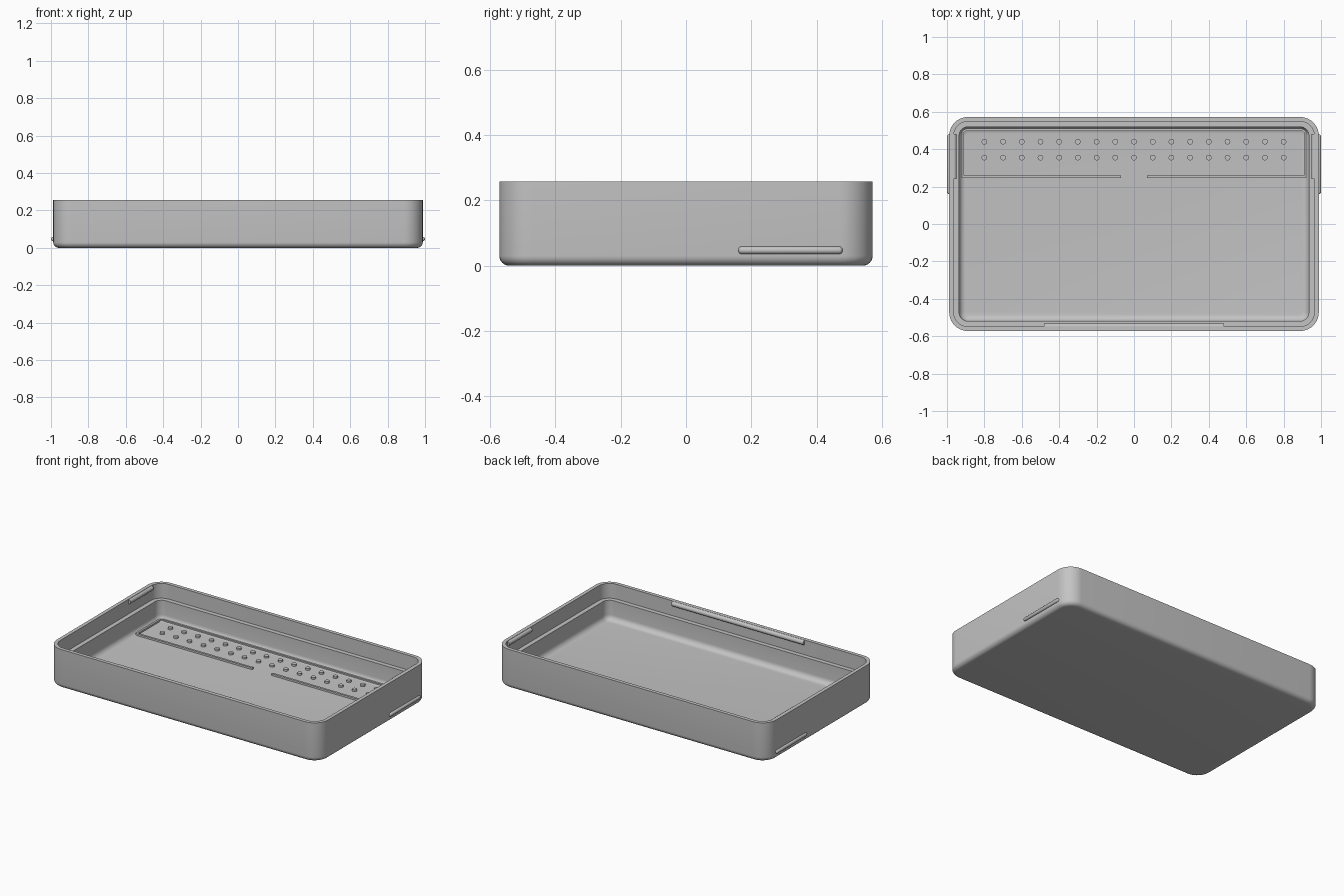
import bpy, bmesh
from math import sin, cos, pi, radians
from mathutils import Matrix, Vector

if "Cube" in bpy.data.objects:
    bpy.data.objects.remove(bpy.data.objects["Cube"], do_unlink=True)

HX, HY, TOP, FLOOR = 0.988, 0.572, 0.257, 0.03
RADIUS = 0.1

grey = bpy.data.materials.new("plain grey")
grey.use_nodes = True
grey.diffuse_color = (0.55, 0.55, 0.55, 1)
grey.node_tree.nodes["Principled BSDF"].inputs["Base Color"].default_value = (0.55, 0.55, 0.55, 1)


def finish(bm, name):
    bmesh.ops.recalc_face_normals(bm, faces=bm.faces)
    mesh = bpy.data.meshes.new(name)
    bm.to_mesh(mesh)
    bm.free()
    mesh.materials.append(grey)
    obj = bpy.data.objects.new(name, mesh)
    bpy.context.collection.objects.link(obj)
    bpy.ops.object.select_all(action='DESELECT')
    obj.select_set(True)
    bpy.context.view_layer.objects.active = obj
    bpy.ops.object.shade_smooth_by_angle(angle=radians(35))
    return obj


def rounded_ring(bm, inset, z, steps=10):
    # One rounded rectangle, inset from the outer wall
    r = max(RADIUS - inset, 0.025)
    cx, cy = HX - inset - r, HY - inset - r
    ring = []
    for k, (sx, sy) in enumerate([(1, 1), (-1, 1), (-1, -1), (1, -1)]):
        for i in range(steps + 1):
            a = (k + i / steps) * pi / 2
            ring.append(bm.verts.new((sx * cx + r * cos(a), sy * cy + r * sin(a), z)))
    return ring


def box(name, x0, x1, y0, y1, z0, z1):
    bm = bmesh.new()
    size = Vector((x1 - x0, y1 - y0, z1 - z0))
    mid = Vector((x0 + x1, y0 + y1, z0 + z1)) / 2
    bmesh.ops.create_cube(bm, size=1, matrix=Matrix.Translation(mid) @ Matrix.Diagonal(size.to_4d()))
    return finish(bm, name)


def rod(name, centre, length, radius, axis, round_ends=False):
    # Straight bar along x or y, with flat or round ends
    bm = bmesh.new()
    if round_ends:
        bmesh.ops.create_uvsphere(bm, u_segments=20, v_segments=11, radius=radius)
        for v in bm.verts:
            v.co.z += (length / 2 - radius) * (1 if v.co.z > 0 else -1)
    else:
        bmesh.ops.create_cone(bm, cap_ends=True, segments=20, radius1=radius,
                              radius2=radius, depth=length)
    turn = Matrix.Rotation(pi / 2, 4, 'Y' if axis == 'X' else 'X')
    bmesh.ops.transform(bm, matrix=Matrix.Translation(centre) @ turn, verts=bm.verts)
    return finish(bm, name)


# Tray shell: rounded outside edge, rim, seat ledge and filleted floor
arc = [i / 6 * pi / 2 for i in range(7)]
profile = [(0.03 * (1 - sin(a)), 0.03 * (1 - cos(a))) for a in arc]
profile += [(0, TOP), (0.024, TOP), (0.024, 0.16), (0.053, 0.16)]
profile += [(0.053 + 0.035 * (1 - cos(a)), FLOOR + 0.035 * (1 - sin(a))) for a in arc]
bm = bmesh.new()
rings = [rounded_ring(bm, d, z) for d, z in profile]
for a, b in zip(rings, rings[1:]):
    for i in range(len(a)):
        j = (i + 1) % len(a)
        bm.faces.new((a[i], a[j], b[j], b[i]))
bm.faces.new(rings[0][::-1])
bm.faces.new(rings[-1])
finish(bm, "tray_shell")

# Snap bead at the front, and beads and grip bars on both sides
rod("front_snap_bead", (0, -HY + 0.024, TOP - 0.017), 0.96, 0.016, 'X')
for side, s in (("left", 1), ("right", -1)):
    rod(side + "_snap_bead", (s * (HX - 0.024), 0.36, TOP - 0.017), 0.24, 0.015, 'Y')
    rod(side + "_grip_bar", (s * HX, 0.32, 0.047), 0.32, 0.012, 'Y', True)
    # Low ridges around the back strip of the floor
    xs = sorted((s * 0.07, s * 0.92))
    box(side + "_front_ridge", xs[0], xs[1], 0.246, 0.26, FLOOR - 0.005, FLOOR + 0.012)
    xs = sorted((s * 0.908, s * 0.92))
    box(side + "_end_ridge", xs[0], xs[1], 0.25, 0.51, FLOOR - 0.005, FLOOR + 0.012)
box("back_ridge", -0.92, 0.92, 0.498, 0.51, FLOOR - 0.005, FLOOR + 0.012)

# Two rows of low studs on the back strip
bm = bmesh.new()
for y in (0.355, 0.44):
    for i in range(17):
        bmesh.ops.create_cone(bm, cap_ends=True, segments=16, radius1=0.015, radius2=0.015,
                              depth=0.016, matrix=Matrix.Translation((-0.8 + 0.1 * i, y, FLOOR + 0.004)))
finish(bm, "floor_studs")
